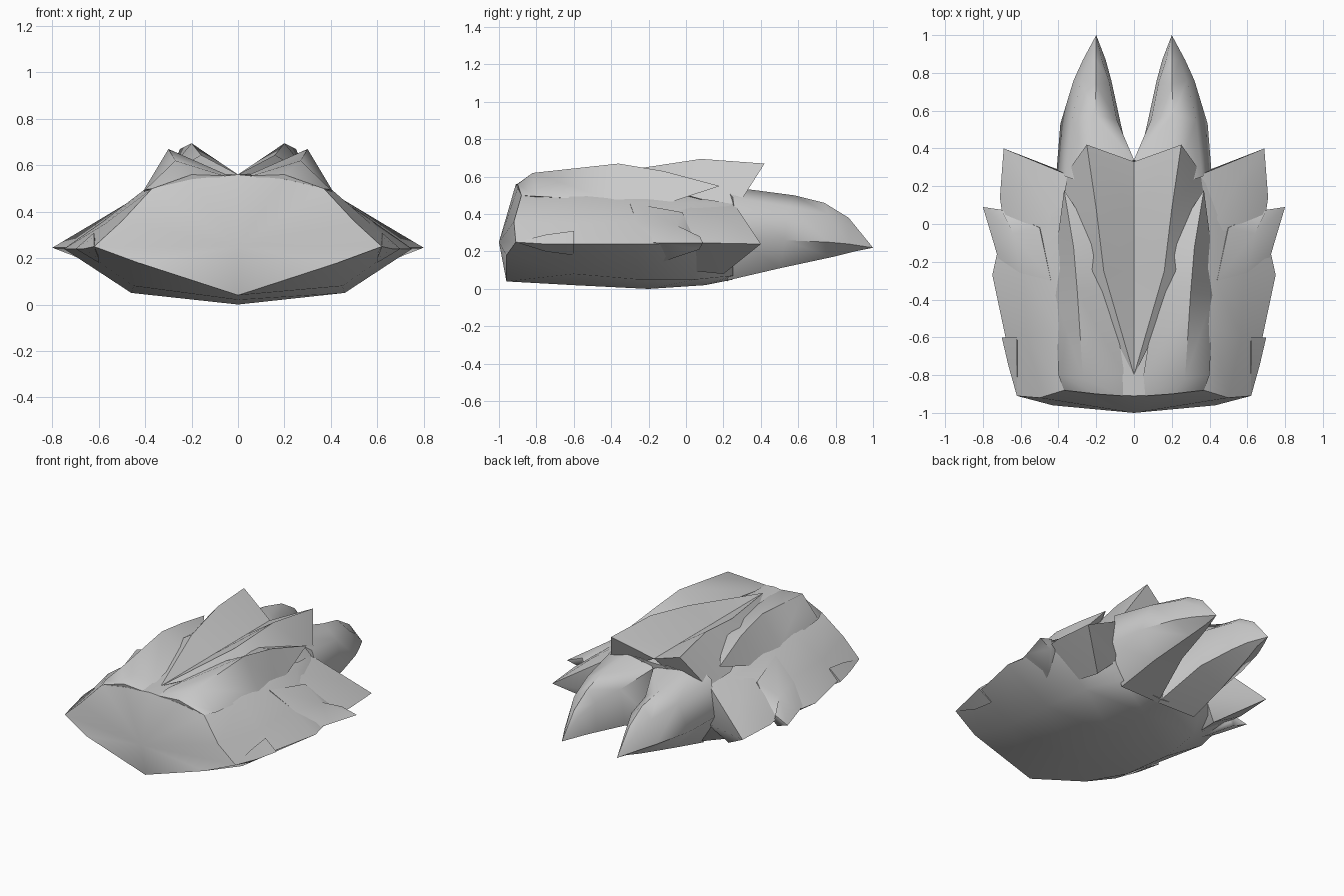
import bpy, bmesh


def loft(name, rings, mirrored=True, angle=1.0):
    """Skin closed rings; a one-point ring makes a pointed end."""
    bm = bmesh.new()
    vs = [[bm.verts.new(p) for p in r] for r in rings]
    n = max(len(r) for r in vs)
    for a, b in zip(vs, vs[1:]):
        for i in range(n):
            j = (i + 1) % n
            quad = [a[i % len(a)], a[j % len(a)], b[j % len(b)], b[i % len(b)]]
            bm.faces.new(list(dict.fromkeys(quad)))
    for end in (vs[0], vs[-1]):
        if len(end) > 2:
            bm.faces.new(end)
    bmesh.ops.triangulate(bm, faces=[f for f in bm.faces if len(f.verts) > 4])
    bmesh.ops.recalc_face_normals(bm, faces=bm.faces)
    me = bpy.data.meshes.new(name)
    bm.to_mesh(me)
    bm.free()
    ob = bpy.data.objects.new(name, me)
    bpy.context.collection.objects.link(ob)
    bpy.ops.object.select_all(action='DESELECT')
    ob.select_set(True)
    bpy.context.view_layer.objects.active = ob
    bpy.ops.object.shade_smooth_by_angle(angle=angle)
    if mirrored:
        m = ob.modifiers.new("mirror", 'MIRROR')
        m.merge_threshold = 0.0005
    return ob


def both_sides(half):
    return half + [(-x, y, z) for x, y, z in half[-2:0:-1]]


# Main body: half sections from belly centre round to back centre
body = [
    [(0, -.96, .04), (.43, -.96, .18), (.62, -.91, .25), (.5, -.92, .36), (.37, -.88, .5), (.2, -.9, .54), (0, -.91, .56)],
    [(0, -.6, .02), (.45, -.6, .08), (.68, -.6, .24), (.57, -.6, .35), (.41, -.55, .49), (.2, -.55, .57), (0, -.6, .55)],
    [(0, -.2, .0), (.46, -.25, .05), (.75, -.27, .24), (.58, -.27, .36), (.42, -.27, .47), (.2, -.2, .57), (0, -.25, .55)],
    [(0, .1, .02), (.42, .05, .05), (.68, .05, .24), (.53, .05, .37), (.4, .05, .46), (.2, .1, .56), (0, .1, .55)],
    [(0, .25, .05), (.3, .25, .07), (.42, .25, .25), (.4, .26, .36), (.34, .26, .46), (.2, .32, .53), (0, .33, .53)],
]
loft("body", [[(0, -1, .25)]] + [both_sides(r) for r in body], False)

# Front crest plates
loft("front_crest", [
    [(.06, -.91, .555), (.2, -.9, .56), (.37, -.88, .5), (.2, -.88, .48)],
    [(.05, -.8, .56), (.27, -.82, .62), (.4, -.8, .495), (.2, -.8, .45)],
    [(.12, -.36, .58), (.3, -.36, .67), (.42, -.38, .47), (.2, -.36, .45)],
    [(.19, -.1, .6), (.32, -.12, .63), (.42, -.2, .425), (.25, -.15, .45)],
    [(.37, .18, .55)]])

# Rear crest plates, forming a valley along the middle
loft("rear_crest", [
    [(0, -.8, .56)],
    [(0, -.25, .56), (.16, -.25, .645), (.28, -.25, .57), (.12, -.25, .48)],
    [(0, .08, .56), (.2, .08, .695), (.38, .08, .48), (.15, .08, .45)],
    [(0, .33, .56), (.25, .42, .67), (.35, .28, .45), (.18, .33, .47)]])

# Side spikes
loft("side_spike", [
    [(.44, -.3, .46), (.6, -.26, .345), (.7, -.25, .25), (.5, -.25, .1), (.4, -.2, .2)],
    [(.5, -.02, .41), (.64, -.05, .34), (.74, -.11, .245), (.6, -.08, .16), (.45, 0, .2)],
    [(.69, .07, .245), (.7, .075, .28), (.8, .09, .245), (.71, .07, .21), (.69, .07, .23)]])
loft("rear_side_spike", [
    [(.4, -.05, .46), (.55, -.02, .37), (.69, 0, .25), (.48, 0, .1), (.4, 0, .2)],
    [(.35, .26, .45), (.54, .22, .37), (.71, .14, .245), (.45, .2, .08), (.33, .26, .2)],
    [(.69, .4, .24)]])

# Small flaps at the front of the sides
loft("side_flap", [
    [(.62, -.91, .25)],
    [(.62, -.75, .29), (.665, -.75, .24), (.6, -.75, .2)],
    [(.62, -.6, .31), (.7, -.6, .24), (.6, -.6, .18)]])

# Twin tails
loft("tail", [
    [(.2, .2, .55), (.36, .25, .49), (.41, .28, .27), (.28, .22, .045), (0, .22, .04), (0, .34, .5)],
    [(.21, .58, .5), (.33, .55, .44), (.39, .53, .26), (.26, .5, .11), (.07, .53, .18), (.09, .55, .42)],
    [(.2, .74, .46), (.28, .76, .4), (.32, .76, .25), (.22, .78, .17), (.12, .76, .21), (.13, .75, .4)],
    [(.2, .87, .38), (.24, .87, .33), (.27, .87, .24), (.2, .9, .2), (.15, .87, .22), (.17, .87, .34)],
    [(.2, 1, .22)]])
